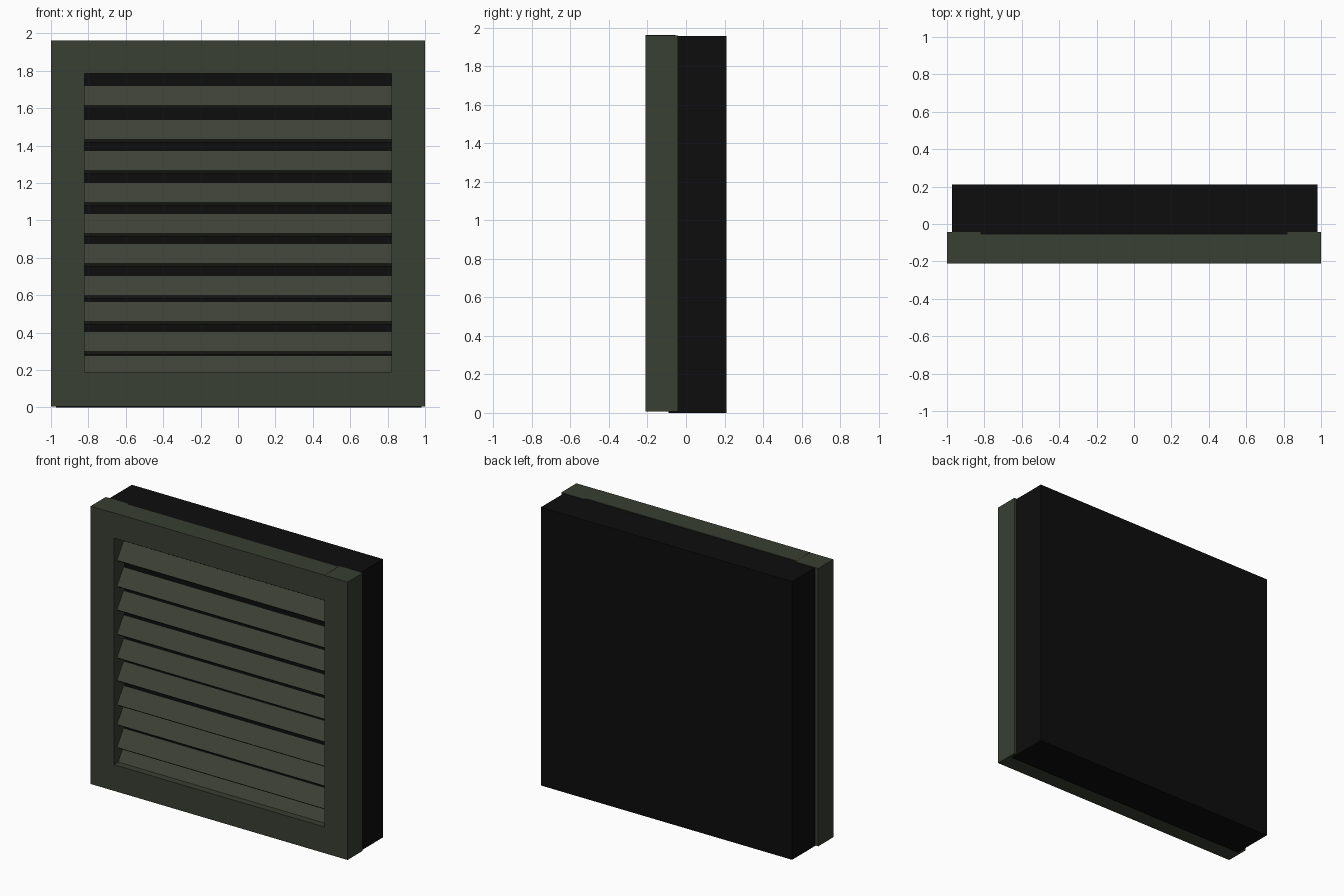
import bpy

if "Cube" in bpy.data.objects:
    bpy.data.objects.remove(bpy.data.objects["Cube"])


def material(name, rgb):
    m = bpy.data.materials.new(name)
    m.diffuse_color = (*rgb, 1)
    m.use_nodes = True
    m.node_tree.nodes["Principled BSDF"].inputs["Base Color"].default_value = m.diffuse_color
    return m


GREEN = material("frame_green", (0.040, 0.050, 0.032))
SLAT = material("slat_green", (0.047, 0.053, 0.036))
BLACK = material("duct_black", (0.004, 0.004, 0.004))


def prism(name, profile, x0, x1, mat):
    """Extrude a (y, z) profile, given clockwise seen from +x, along x."""
    n = len(profile)
    verts = [(x, y, z) for x in (x0, x1) for y, z in profile]
    faces = [tuple(range(n)), tuple(reversed(range(n, 2 * n)))]
    faces += [(i, n + i, n + (i + 1) % n, (i + 1) % n) for i in range(n)]
    me = bpy.data.meshes.new(name)
    me.from_pydata(verts, [], faces)
    me.materials.append(mat)
    ob = bpy.data.objects.new(name, me)
    bpy.context.collection.objects.link(ob)
    return ob


def box(name, x, y, z, mat):
    return prism(name, [(y[0], z[0]), (y[0], z[1]), (y[1], z[1]), (y[1], z[0])], *x, mat)


# Dark duct body behind the grille
box("duct_body", (-0.973, 0.982), (-0.09, 0.21), (0, 1.958), BLACK)

# Frame: two stiles and two rails
box("left_stile", (-1, -0.82), (-0.21, -0.042), (0.006, 1.961), GREEN)
box("right_stile", (0.82, 1), (-0.21, -0.042), (0.006, 1.961), GREEN)
box("top_rail", (-0.82, 0.82), (-0.21, -0.055), (1.785, 1.962), GREEN)
box("bottom_rail", (-0.82, 0.82), (-0.21, -0.055), (0.006, 0.19), GREEN)

# Slightly uneven tilted slats, placed by the top edge of each front face
slat_tops = (1.722, 1.540, 1.374, 1.203, 1.037, 0.877, 0.706, 0.567, 0.406, 0.278)
for i, top in enumerate(slat_tops):
    front, back, low = -0.175, -0.10, top - 0.108
    dy, dz = 0.021, -0.015  # thickness offset
    prism(f"slat_{i + 1}", [(front, low), (back, top), (back + dy, top + dz),
                            (front + dy, low + dz)], -0.83, 0.83, SLAT)
